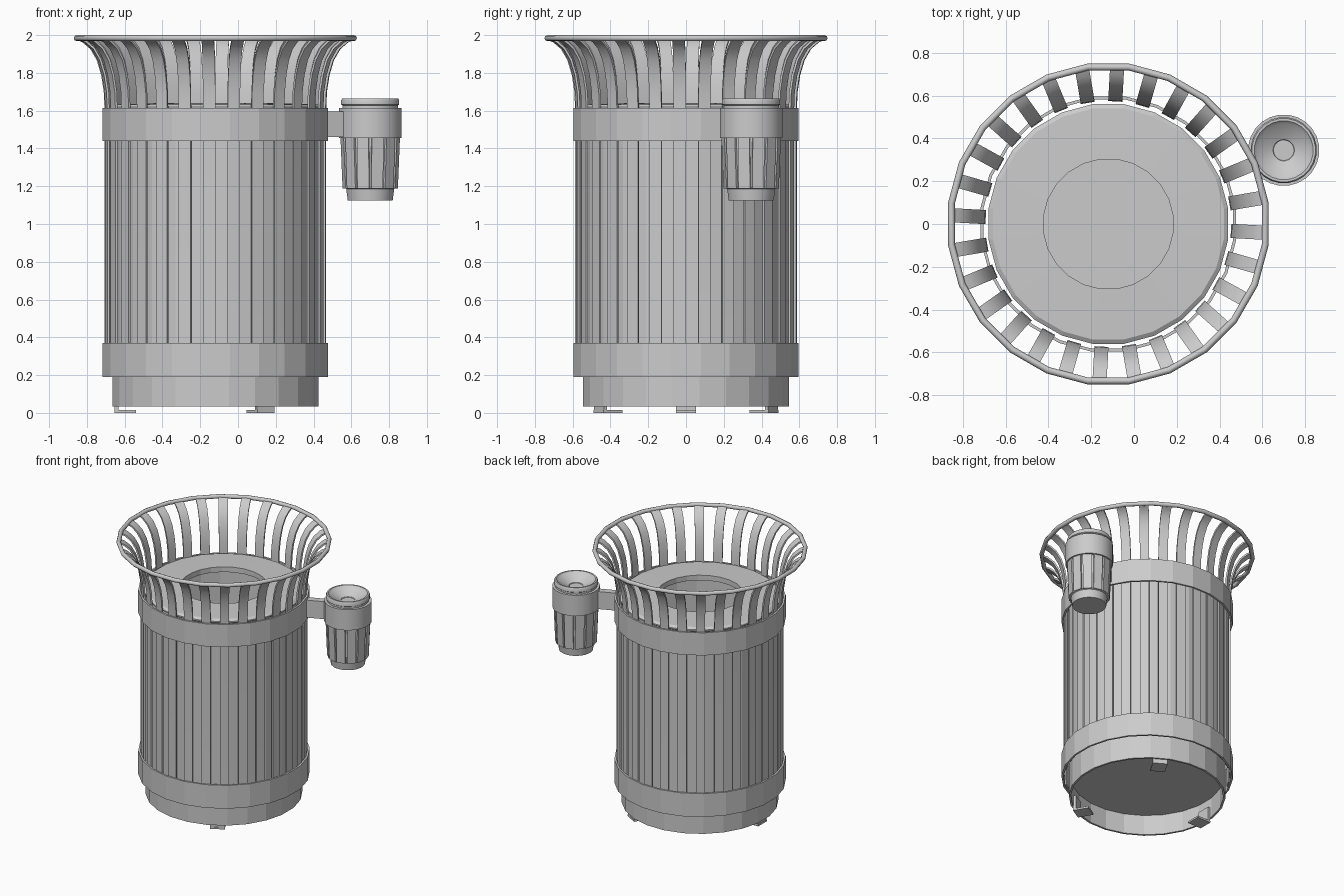
import bpy, bmesh
from math import sin, cos, pi, radians, atan2, hypot
from mathutils import Vector, Matrix

cube = bpy.data.objects.get("Cube")
if cube:
    bpy.data.objects.remove(cube, do_unlink=True)

grey = bpy.data.materials.new("painted_grey")
grey.use_nodes = True
colour = (0.6, 0.6, 0.6, 1)
grey.diffuse_color = colour
grey.node_tree.nodes["Principled BSDF"].inputs["Base Color"].default_value = colour

BIN = Vector((-0.12, 0, 0))
TRAY = Vector((0.70, 0.345, 0))
SIDES = 24


def finish(name, bm, origin, smooth=None):
    bmesh.ops.remove_doubles(bm, verts=bm.verts, dist=1e-5)
    bmesh.ops.recalc_face_normals(bm, faces=bm.faces)
    mesh = bpy.data.meshes.new(name)
    bm.to_mesh(mesh)
    bm.free()
    mesh.materials.append(grey)
    obj = bpy.data.objects.new(name, mesh)
    obj.location = origin
    bpy.context.collection.objects.link(obj)
    if smooth:
        bpy.ops.object.select_all(action='DESELECT')
        obj.select_set(True)
        bpy.context.view_layer.objects.active = obj
        bpy.ops.object.shade_smooth_by_angle(angle=radians(smooth))
    return obj


def lathe(name, profile, origin, closed=False, smooth=None):
    """Spin an (r, z) profile around z, with flats on the axes."""
    bm = bmesh.new()
    points = profile + profile[:1] if closed else profile
    turn = pi / SIDES
    verts = [bm.verts.new((r * cos(turn), r * sin(turn), z)) for r, z in points]
    edges = [bm.edges.new(pair) for pair in zip(verts, verts[1:])]
    bmesh.ops.spin(bm, geom=verts + edges, cent=(0, 0, 0), axis=(0, 0, 1),
                   angle=2 * pi, steps=SIDES)
    bmesh.ops.dissolve_degenerate(bm, dist=1e-5, edges=bm.edges)
    return finish(name, bm, origin, smooth)


def add_slat(bm, path, width, thick, angle):
    """Sweep a flat bar along an (r, z) path, then turn it about z."""
    spin = Matrix.Rotation(angle, 3, 'Z')
    rings = []
    for i, (r, z) in enumerate(path):
        r0, z0 = path[max(i - 1, 0)]
        r1, z1 = path[min(i + 1, len(path) - 1)]
        length = hypot(r1 - r0, z1 - z0)
        normal = Vector((z1 - z0, 0, r0 - r1)) * (thick / 2 / length)
        side = Vector((0, width / 2, 0))
        mid = Vector((r, 0, z))
        corners = (mid + normal + side, mid + normal - side,
                   mid - normal - side, mid - normal + side)
        rings.append([bm.verts.new(spin @ c) for c in corners])
    for a, b in zip(rings, rings[1:]):
        for k in range(4):
            n = (k + 1) % 4
            bm.faces.new((a[k], a[n], b[n], b[k]))
    bm.faces.new(rings[0])
    bm.faces.new(rings[-1])


def slat_ring(name, path, width, thick, count, start, origin, smooth=None):
    bm = bmesh.new()
    for i in range(count):
        add_slat(bm, path, width, thick, start + 2 * pi * i / count)
    return finish(name, bm, origin, smooth)


def band(name, r_in, r_out, low, high, origin, smooth=None):
    return lathe(name, [(r_in, low), (r_out, low), (r_out, high), (r_in, high)],
                 origin, True, smooth)


# Inner liner with recessed underside, shallow lid and round opening
lathe("liner_and_lid",
      [(0, .19), (.535, .19), (.535, .035), (.55, .035), (.55, 1.6), (.565, 1.61),
       (.565, 1.62), (.545, 1.633), (.305, 1.64), (.305, 1.6), (.535, 1.58),
       (.535, .21), (0, .21)], BIN)

# Outer slats, flaring out to the rim
flare = [(.58, .2), (.58, 1.6), (.584, 1.7), (.598, 1.79), (.622, 1.87),
         (.657, 1.93), (.70, 1.967), (.74, 1.984)]
slat_ring("body_slats", flare, .066, .012, 28, -pi / 56, BIN, 35)

# Hoops around the slats
band("lower_band", .588, .602, .19, .37, BIN)
band("upper_band", .588, .602, 1.44, 1.615, BIN)

# Rim tube
rim = [(.74 + .016 * cos(a * pi / 4), 1.984 + .016 * sin(a * pi / 4)) for a in range(8)]
lathe("top_rim", rim, BIN, True, 50)

# Three angled feet
slat_ring("foot_plates", [(.42, .007), (.535, .007)], .105, .014, 3, pi / 3, BIN)
slat_ring("foot_tabs", [(.523, .005), (.523, .12)], .105, .02, 3, pi / 3, BIN)

# Bracket joining the small container to the upper band
offset = TRAY - BIN
bm = bmesh.new()
add_slat(bm, [(.59, 1.527), (offset.length - .14, 1.527)], .05, .135,
         atan2(offset.y, offset.x))
finish("bracket", bm, BIN)

# Small container: core, ribs, holder and dished top
lathe("ash_core", [(0, 1.125), (.12, 1.125), (.128, 1.185), (.136, 1.19),
                   (.146, 1.46), (.146, 1.61), (0, 1.61)], TRAY, False, 30)
slat_ring("ash_ribs", [(.137, 1.187), (.149, 1.47)], .064, .012, 12, pi / 12, TRAY)
band("ash_holder", .145, .167, 1.455, 1.615, TRAY, 30)
lathe("ash_dish", [(0, 1.60), (.148, 1.60), (.148, 1.628), (.155, 1.633),
                   (.155, 1.655), (.149, 1.665), (.138, 1.665), (.125, 1.65),
                   (.05, 1.615), (.047, 1.608), (0, 1.608)], TRAY, False, 35)
